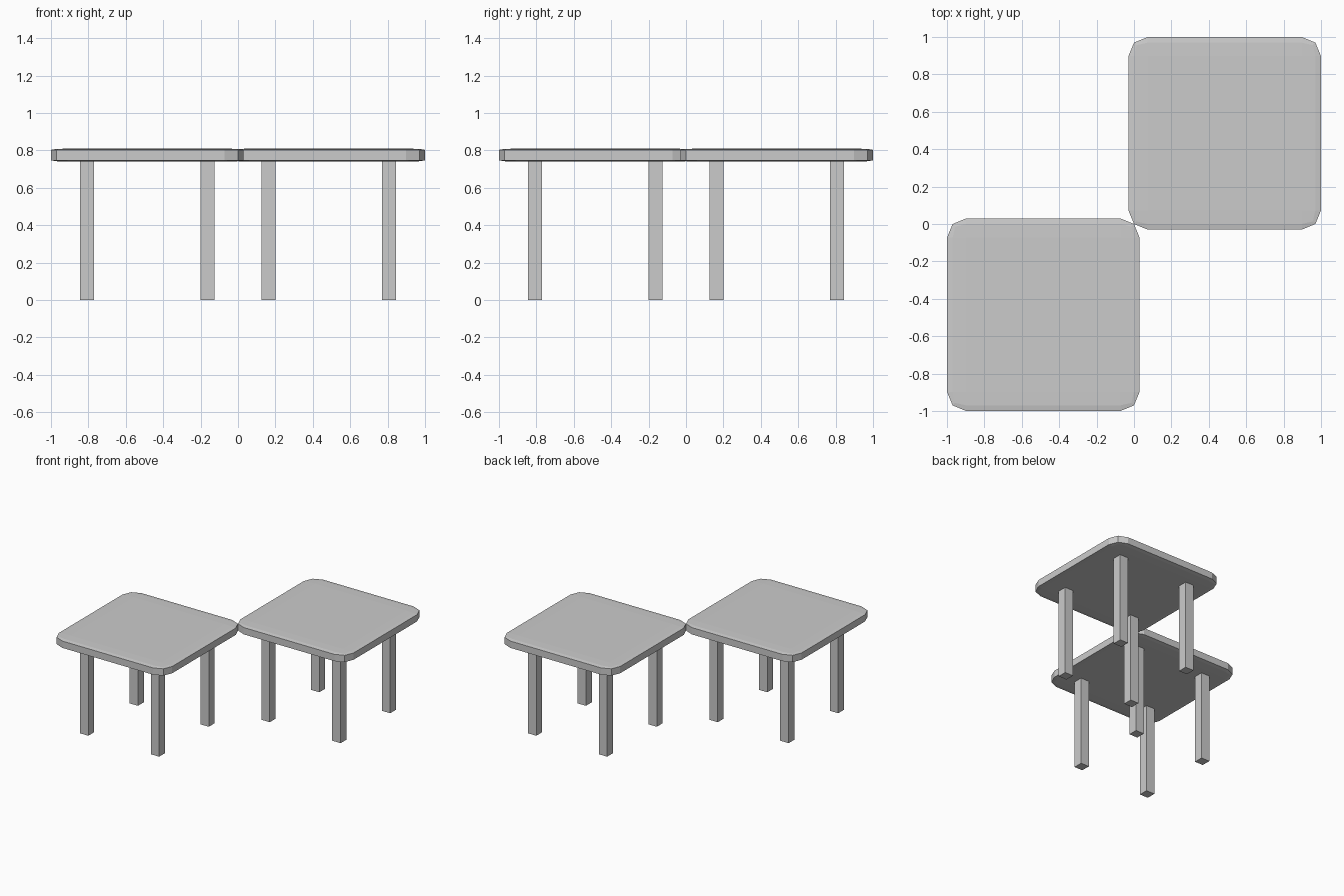
import bpy, bmesh
from mathutils import Matrix

if "Cube" in bpy.data.objects:
    bpy.data.objects.remove(bpy.data.objects["Cube"])

TOP_SIZE, TOP_BOTTOM, TOP_Z = 1.03, 0.74, 0.81
LEG_W, LEG_OFF = 0.076, 0.322


def box(name, center, size, bevel=0.0):
    """Unit cube, optionally bevelled before being stretched to size."""
    bm = bmesh.new()
    bmesh.ops.create_cube(bm, size=1)
    if bevel:
        bmesh.ops.bevel(bm, geom=bm.edges[:], offset=bevel, segments=2,
                        profile=0.5, affect='EDGES')
    bm.transform(Matrix.Diagonal((*size, 1)))
    mesh = bpy.data.meshes.new(name)
    bm.to_mesh(mesh)
    bm.free()
    obj = bpy.data.objects.new(name, mesh)
    obj.location = center
    bpy.context.collection.objects.link(obj)
    return obj


def table(prefix, cx, cy):
    # table top with rounded corners
    thick = TOP_Z - TOP_BOTTOM
    box(prefix + "_table_top", (cx, cy, TOP_BOTTOM + thick / 2),
        (TOP_SIZE, TOP_SIZE, thick), bevel=0.1)
    # four square legs, sunk slightly into the top
    h = TOP_BOTTOM + 0.01
    for sx, side in ((-1, "left"), (1, "right")):
        for sy, end in ((-1, "front"), (1, "back")):
            box(f"{prefix}_{end}_{side}_leg",
                (cx + sx * LEG_OFF, cy + sy * LEG_OFF, h / 2),
                (LEG_W, LEG_W, h))


# two tables meeting corner to corner
table("front", -0.485, -0.485)
table("back", 0.485, 0.485)
